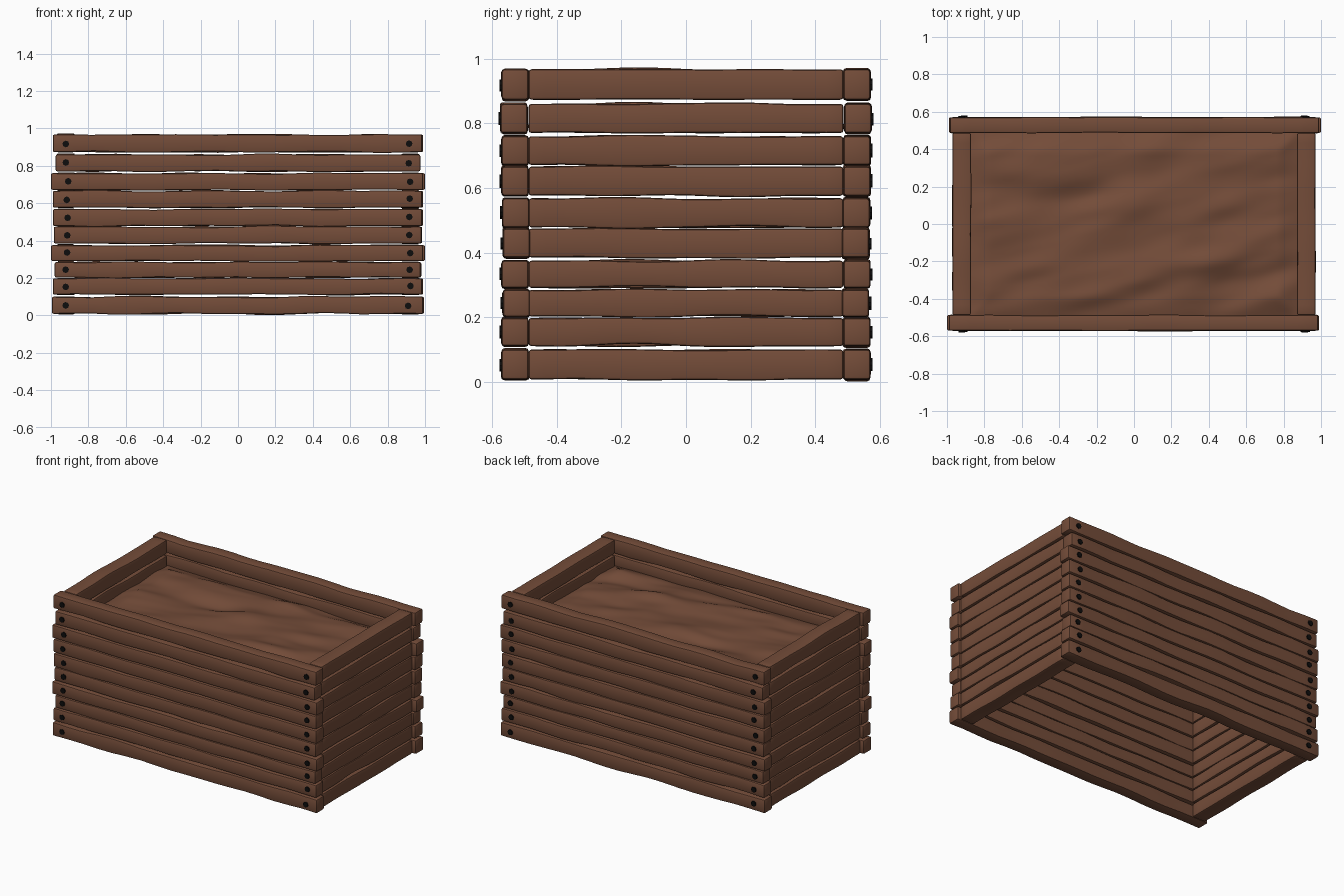
import bpy, bmesh, math, random
from mathutils import Vector, Matrix, noise

if "Cube" in bpy.data.objects:
    bpy.data.objects.remove(bpy.data.objects["Cube"])

random.seed(4)


def material(name, rgb):
    m = bpy.data.materials.new(name)
    m.diffuse_color = (*rgb, 1)
    m.use_nodes = True
    m.node_tree.nodes["Principled BSDF"].inputs["Base Color"].default_value = m.diffuse_color
    return m


WOOD = material("brown wood", (0.175, 0.073, 0.041))
SOIL = material("brown soil", (0.175, 0.073, 0.041))
IRON = material("black iron", (0.004, 0.004, 0.004))


def finish(bm, name, mat, angle=40):
    me = bpy.data.meshes.new(name)
    bm.to_mesh(me)
    bm.free()
    me.materials.append(mat)
    for p in me.polygons:
        p.use_smooth = True
    me.set_sharp_from_angle(angle=math.radians(angle))
    ob = bpy.data.objects.new(name, me)
    bpy.context.collection.objects.link(ob)
    return ob


def plank(name, lo, hi, axis):
    """Bevelled board with slightly wavy top, bottom and faces along its length."""
    lo, hi = Vector(lo), Vector(hi)
    size, mid = hi - lo, (lo + hi) / 2
    bm = bmesh.new()
    bmesh.ops.create_cube(bm, size=1, matrix=Matrix.Translation(mid) @ Matrix.Diagonal((*size, 1)))
    bmesh.ops.bevel(bm, geom=bm.edges[:], offset=0.009, segments=2, profile=0.5, affect='EDGES')
    normal = Vector((1, 0, 0)) if axis == 0 else Vector((0, 1, 0))
    cuts = 18
    for i in range(1, cuts):
        bmesh.ops.bisect_plane(bm, geom=bm.verts[:] + bm.edges[:] + bm.faces[:],
                               plane_co=lo + normal * size[axis] * i / cuts, plane_no=normal)
    seed = random.uniform(0, 90)
    other = 1 - axis
    for v in bm.verts:
        t = v.co[axis]
        end = min(1, min(t - lo[axis], hi[axis] - t) / 0.2)
        side = 1 if v.co.z > mid.z else -1
        v.co.z += 0.011 * end * noise.noise(Vector((t * 3.2, side * 5, seed)))
        out = 1 if v.co[other] > mid[other] else -1
        v.co[other] += 0.005 * end * noise.noise(Vector((t * 3, out * 9, seed + 7)))
    finish(bm, name, WOOD)


def bolt(name, x, y, z):
    bm = bmesh.new()
    rot = Matrix.Translation((x, y, z)) @ Matrix.Rotation(math.pi / 2, 4, 'X')
    bmesh.ops.create_cone(bm, cap_ends=True, segments=8, radius1=0.018, radius2=0.018,
                          depth=0.02, matrix=rot)
    finish(bm, name, IRON)


# Stacked courses: bottom, top, left end, right end, outer depth
courses = [
    (0.008, 0.100, -0.995, 0.99, 0.570), (0.111, 0.198, -0.99, 0.985, 0.570),
    (0.202, 0.285, -0.98, 0.975, 0.566), (0.291, 0.375, -1.0, 0.99, 0.570),
    (0.385, 0.474, -0.985, 0.98, 0.566), (0.478, 0.568, -0.99, 0.985, 0.568),
    (0.576, 0.666, -0.99, 0.985, 0.570), (0.671, 0.760, -1.0, 0.99, 0.570),
    (0.770, 0.860, -0.975, 0.975, 0.573), (0.873, 0.967, -0.99, 0.985, 0.570),
]
for n, (z0, z1, xl, xr, y) in enumerate(courses, 1):
    for s, label in ((-1, "front"), (1, "back")):
        ya, yb = sorted((s * y, s * (y - 0.083)))
        ends = (xl, xr) if s < 0 else (-xr, -xl)
        plank(f"{label}_plank_{n}", (ends[0], ya, z0), (ends[1], yb, z1), 0)
        for x in (-0.915, 0.915):
            bolt(f"{label}_bolt_{n}", x + random.uniform(-0.008, 0.008), s * (y - 0.003),
                 (z0 + z1) / 2 + random.uniform(-0.004, 0.004))
    for s, label in ((-1, "left"), (1, "right")):
        xa, xb = sorted((s * 0.97, s * 0.872))
        plank(f"{label}_plank_{n}", (xa, -0.487, z0), (xb, 0.487, z1), 1)

# Uneven soil: an open sheet with furrows running along the box
bm = bmesh.new()
bmesh.ops.create_grid(bm, x_segments=90, y_segments=54, size=1)
for v in bm.verts:
    x, y = v.co.x * 0.876, v.co.y * 0.491
    edge = min(1, min(0.876 - abs(x), 0.491 - abs(y)) / 0.1)
    h = noise.noise(Vector((x * 1.8 + y * 0.6, y * 5 - x * 1.5, 3.1)))
    h += 0.45 * noise.noise(Vector((x * 4, y * 10 - x * 2, 8.4)))
    v.co = (x, y, 0.79 + 0.025 * edge + 0.035 * h * (0.4 + 0.6 * edge))
finish(bm, "soil", SOIL, 60)
